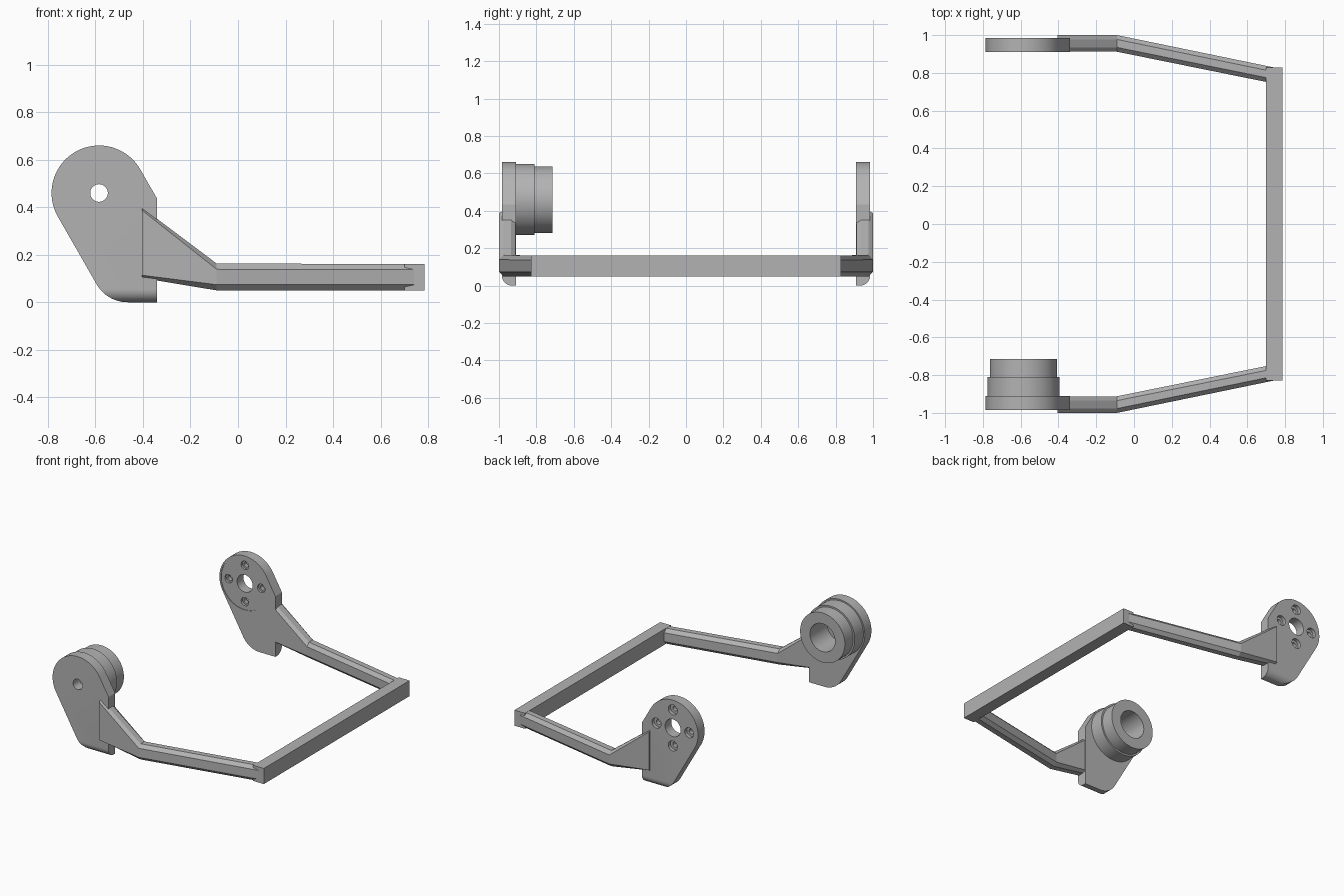
import bpy, bmesh, math
from mathutils import Vector

if "Cube" in bpy.data.objects:
    bpy.data.objects.remove(bpy.data.objects["Cube"])

grey = bpy.data.materials.new("plain_grey")
grey.diffuse_color = (0.45, 0.45, 0.45, 1)
grey.use_nodes = True
grey.node_tree.nodes["Principled BSDF"].inputs["Base Color"].default_value = grey.diffuse_color
CX, CZ = -0.585, 0.46          # pivot axis of both end plates


def make(name, rings):
    """Skin a closed solid through matching rings of points."""
    bm = bmesh.new()
    loops = [[bm.verts.new(p) for p in r] for r in rings]
    n = len(loops[0])
    for a, b in zip(loops, loops[1:]):
        for i in range(n):
            bm.faces.new((a[i], a[(i + 1) % n], b[(i + 1) % n], b[i]))
    bm.faces.new(loops[0])
    bm.faces.new(loops[-1][::-1])
    bmesh.ops.recalc_face_normals(bm, faces=bm.faces)
    me = bpy.data.meshes.new(name)
    bm.to_mesh(me)
    bm.free()
    ob = bpy.data.objects.new(name, me)
    bpy.context.collection.objects.link(ob)
    me.materials.append(grey)
    return ob


def arc(cx, cy, r, a0, a1, n):
    return [(cx + r * math.cos(math.radians(a0 + (a1 - a0) * i / n)),
             cy + r * math.sin(math.radians(a0 + (a1 - a0) * i / n))) for i in range(n + 1)]


def cylinder(name, r, y0, y1, x=CX, z=CZ, n=64):
    c = arc(x, z, r, 0, 360, n)[:-1]
    return make(name, [[(px, y, pz) for px, pz in c] for y in (y0, y1)])


def boolean(ob, cutter, op="DIFFERENCE"):
    m = ob.modifiers.new("cut", "BOOLEAN")
    m.operation, m.object, m.solver = op, cutter, "EXACT"
    bpy.context.view_layer.objects.active = ob
    bpy.ops.object.modifier_apply(modifier=m.name)
    bpy.data.objects.remove(cutter)


def smooth(ob):
    bpy.ops.object.select_all(action="DESELECT")
    ob.select_set(True)
    bpy.context.view_layer.objects.active = ob
    bpy.ops.object.shade_smooth_by_angle(angle=math.radians(25))


# Teardrop plate with a foot, its outer bottom edge rounded
def end_plate(name, s):
    prof = (arc(CX, CZ, 0.2, 30, 210, 40) + arc(-0.465, 0.15, 0.15, 210, 270, 12)
            + [(-0.34, 0), (-0.34, 0.435)])
    ob = make(name, [[(x, s * y, z) for x, z in prof] for y in (0.91, 0.985)])
    edge = arc(0.93, 0.055, 0.055, -90, 0, 10) + [(0.985, 1), (0.8, 1), (0.8, 0)]
    boolean(ob, make("rounding", [[(x, s * y, z) for y, z in edge] for x in (-1, 0)]), "INTERSECT")
    return ob


front_plate = end_plate("front_plate", -1)
boolean(front_plate, cylinder("bore", 0.037, -1.1, -0.8))
smooth(front_plate)

# Back plate: shallow round recess, centre hole and four stepped screw holes
back_plate = end_plate("back_plate", 1)
boolean(back_plate, cylinder("recess", 0.188, 0.8, 0.914))
boolean(back_plate, cylinder("bore", 0.062, 0.8, 1.1))
for k in range(4):
    hx = CX + 0.13 * math.cos(k * math.pi / 2)
    hz = CZ + 0.13 * math.sin(k * math.pi / 2)
    for r, y0, y1 in ((0.018, 0.8, 1.1), (0.03, 0.8, 0.93), (0.036, 0.96, 1.1)):
        boolean(back_plate, cylinder("screw_hole", r, y0, y1, hx, hz, 32))
smooth(back_plate)

# Stepped hollow hub on the inside of the front plate
for name, r, y0, y1 in (("hub_base", 0.19, -0.911, -0.81), ("hub_tip", 0.178, -0.811, -0.715)):
    hub = cylinder(name, r, y0, y1)
    boolean(hub, cylinder("bore", 0.1, -1, -0.6))
    smooth(hub)


# Chamfered arms: (x, inner y, outer y, bottom z, top z, z chamfer)
STATIONS = ((-0.405, 0.912, 1.0, 0.102, 0.40, 0.012),
            (-0.09, 0.912, 1.0, 0.05, 0.163, 0.024),
            (0.74, 0.744, 0.829, 0.05, 0.161, 0.024))
for name, s in (("front_arm", -1), ("back_arm", 1)):
    rings = []
    for x, yi, yo, lo, hi, c in STATIONS:
        d = 0.023
        sec = [(yi + d, lo), (yo - d, lo), (yo, lo + c), (yo, hi - c),
               (yo - d, hi), (yi + d, hi), (yi, hi - c), (yi, lo + c)]
        rings.append([(x, s * y, z) for y, z in sec])
    make(name, rings)

# Straight bar joining the arms
bar = [(0.70, 0.05), (0.785, 0.05), (0.785, 0.162), (0.70, 0.162)]
make("cross_bar", [[(x, y, z) for x, z in bar] for y in (-0.828, 0.828)])
